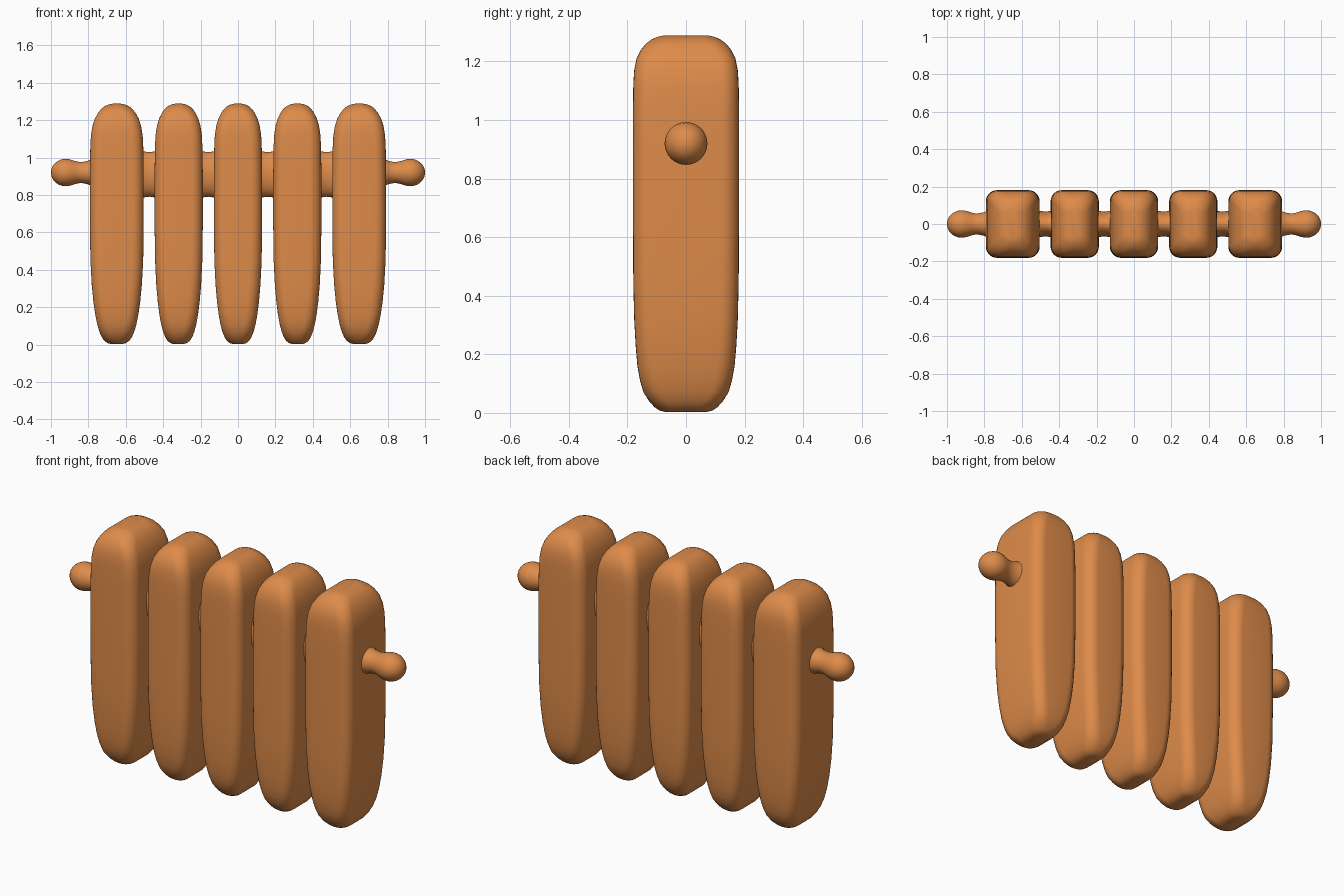
import bpy, bmesh, math

if "Cube" in bpy.data.objects:
    bpy.data.objects.remove(bpy.data.objects["Cube"])

mat = bpy.data.materials.new("warm orange")
mat.diffuse_color = (0.73, 0.26, 0.068, 1)
mat.use_nodes = True
mat.node_tree.nodes["Principled BSDF"].inputs["Base Color"].default_value = mat.diffuse_color


def loft(name, rings):
    """Skin a list of equal-length point rings and cap both ends."""
    bm = bmesh.new()
    vr = [[bm.verts.new(p) for p in ring] for ring in rings]
    n = len(vr[0])
    for a, b in zip(vr, vr[1:]):
        for i in range(n):
            j = (i + 1) % n
            bm.faces.new((a[i], a[j], b[j], b[i]))
    bm.faces.new(vr[0][::-1])
    bm.faces.new(vr[-1])
    bmesh.ops.recalc_face_normals(bm, faces=bm.faces)
    me = bpy.data.meshes.new(name)
    bm.to_mesh(me)
    bm.free()
    for p in me.polygons:
        p.use_smooth = True
    me.materials.append(mat)
    ob = bpy.data.objects.new(name, me)
    bpy.context.collection.objects.link(ob)
    return ob


def rounded_rect(cx, hx, hy, z, segs=7):
    r = min(0.06, 0.92 * hx)
    pts = []
    for k, (sx, sy) in enumerate([(1, 1), (-1, 1), (-1, -1), (1, -1)]):
        for i in range(segs + 1):
            a = math.pi / 2 * (k + i / segs)
            pts.append((cx + sx * (hx - r) + r * math.cos(a),
                        sy * (hy - r) + r * math.sin(a), z))
    return pts


# Radiator sections: height, width fraction, half depth
profile = [(0.003, 0.20, 0.070), (0.008, 0.34, 0.090), (0.02, 0.46, 0.108), (0.04, 0.56, 0.126),
           (0.07, 0.65, 0.145), (0.11, 0.73, 0.157), (0.16, 0.80, 0.166),
           (0.23, 0.87, 0.172), (0.32, 0.93, 0.177), (0.45, 0.98, 0.180),
           (0.65, 1.00, 0.181), (0.90, 1.00, 0.181), (1.05, 0.985, 0.181),
           (1.12, 0.96, 0.180), (1.17, 0.90, 0.177), (1.21, 0.81, 0.169),
           (1.24, 0.69, 0.154), (1.26, 0.58, 0.138), (1.275, 0.45, 0.118),
           (1.284, 0.30, 0.098), (1.288, 0.16, 0.080)]
for i, (cx, hw) in enumerate([(-0.648, 0.144), (-0.317, 0.129), (0, 0.129),
                              (0.317, 0.129), (0.648, 0.144)]):
    loft(f"radiator_section_{i + 1}",
         [rounded_rect(cx, hw * f, hy, z) for z, f, hy in profile])


def ellipse(x, ry, rz, z, n=32):
    return [(x, ry * math.cos(2 * math.pi * i / n),
             z + rz * math.sin(2 * math.pi * i / n)) for i in range(n)]


# Oval links in the gaps, flaring slightly into the sections
for i, cx in enumerate([-0.474, -0.159, 0.159, 0.474]):
    loft(f"link_{i + 1}", [ellipse(cx + dx, 0.066 + e, 0.119 + e, 0.91)
         for dx, e in [(-0.06, 0.012), (-0.03, 0.004), (0, 0), (0.03, 0.004), (0.06, 0.012)]])

# Round end knobs with a narrow neck
knob = [(0.74, 0.085), (0.785, 0.070), (0.805, 0.062), (0.83, 0.057), (0.85, 0.057),
        (0.87, 0.061), (0.89, 0.068), (0.908, 0.072), (0.926, 0.073), (0.945, 0.070),
        (0.963, 0.062), (0.978, 0.051), (0.989, 0.038), (0.997, 0.022), (1.0, 0.006)]
for side, s in (("left", -1), ("right", 1)):
    loft(f"{side}_knob", [ellipse(s * x, r, r, 0.92) for x, r in knob])
